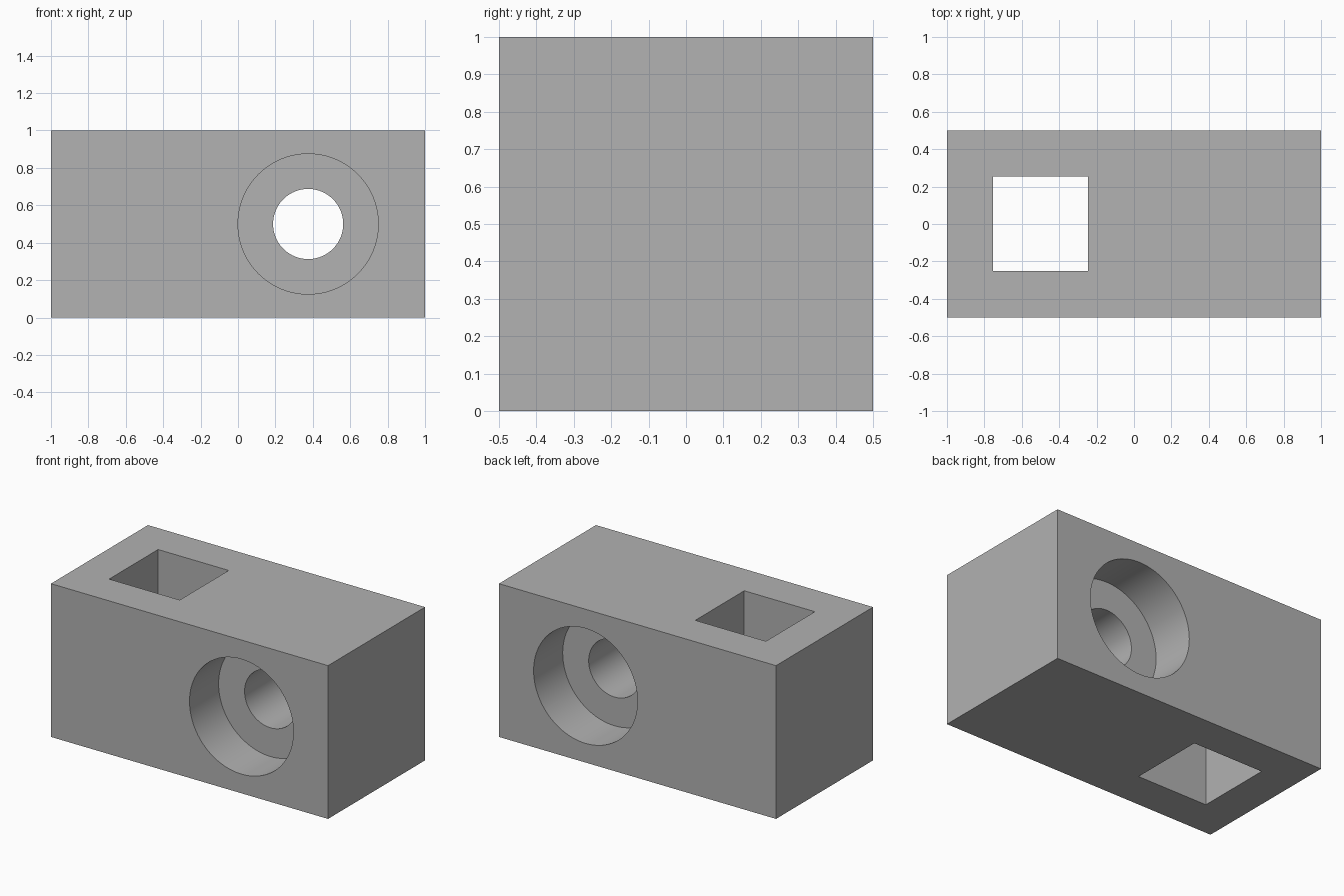
import bpy, math

if "Cube" in bpy.data.objects:
    bpy.data.objects.remove(bpy.data.objects["Cube"])

BORE_X, BORE_Z = 0.375, 0.5
RECESS_DEPTH = 0.30

grey = bpy.data.materials.new("plain_grey")
grey.diffuse_color = (0.445, 0.445, 0.445, 1.0)
grey.use_nodes = True
grey.node_tree.nodes["Principled BSDF"].inputs["Base Color"].default_value = grey.diffuse_color


def box(name, size, location):
    bpy.ops.mesh.primitive_cube_add(size=1, location=location)
    obj = bpy.context.object
    obj.name = name
    obj.scale = size
    bpy.ops.object.transform_apply(location=False, rotation=False, scale=True)
    obj.data.materials.append(grey)
    return obj


def bore(name, radius, y0, y1):
    """Cylinder along y, centred on the round hole's axis."""
    bpy.ops.mesh.primitive_cylinder_add(
        vertices=96, radius=radius, depth=y1 - y0,
        location=(BORE_X, (y0 + y1) / 2, BORE_Z), rotation=(math.pi / 2, 0, 0))
    obj = bpy.context.object
    obj.name = name
    obj.data.materials.append(grey)
    return obj


# Solid block
block = box("block", (2, 1, 1), (0, 0, 0.5))

# Square slot through the height, round bore through the depth,
# and a wide recess on the front and the back
cutters = [
    box("slot_cutter", (0.51, 0.505, 1.4), (-0.5, 0.002, 0.5)),
    bore("through_bore_cutter", 0.1875, -0.7, 0.7),
    bore("front_recess_cutter", 0.375, -0.7, -0.5 + RECESS_DEPTH),
    bore("back_recess_cutter", 0.375, 0.5 - RECESS_DEPTH, 0.7),
]

for cutter in cutters:
    cutter.hide_render = True
    bpy.context.view_layer.objects.active = block
    cut = block.modifiers.new(cutter.name, "BOOLEAN")
    cut.operation = "DIFFERENCE"
    cut.solver = "EXACT"
    cut.object = cutter
    bpy.ops.object.modifier_apply(modifier=cut.name)
    bpy.data.objects.remove(cutter)

# Smooth bore walls, crisp edges
bpy.ops.object.select_all(action="DESELECT")
block.select_set(True)
bpy.context.view_layer.objects.active = block
bpy.ops.object.shade_smooth_by_angle(angle=math.radians(30))
